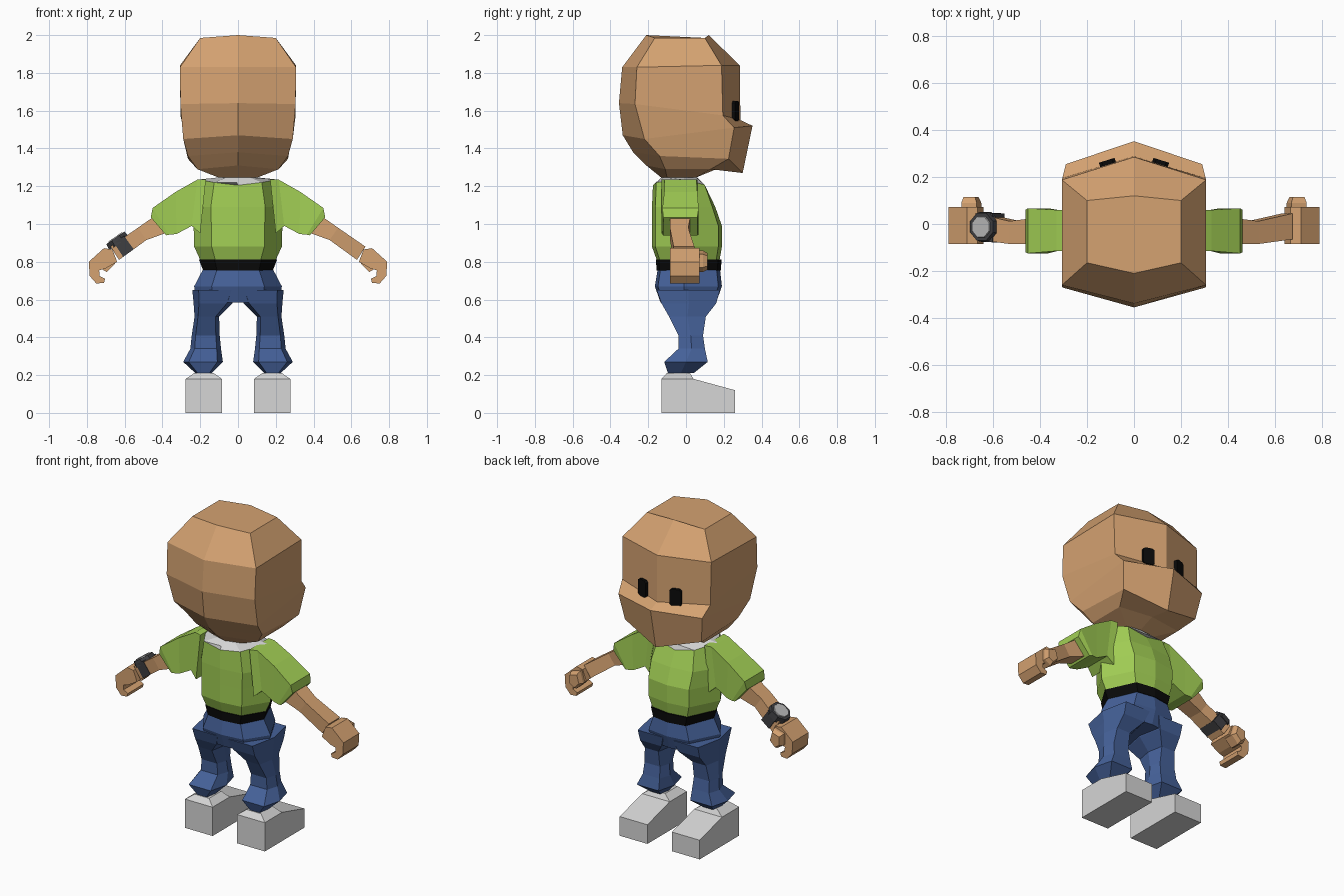
import bpy
import bmesh
from math import pi, atan2
from mathutils import Matrix

default = bpy.data.objects.get("Cube")
if default:
    bpy.data.objects.remove(default, do_unlink=True)


def make_material(name, red, green, blue):
    mat = bpy.data.materials.new(name)
    mat.use_nodes = True
    colour = (red, green, blue, 1)
    mat.diffuse_color = colour
    mat.node_tree.nodes["Principled BSDF"].inputs["Base Color"].default_value = colour
    return mat


skin = make_material("skin", .66, .36, .165)
green = make_material("green_cloth", .36, .62, .09)
denim = make_material("blue_denim", .06, .12, .32)
black = make_material("black", .003, .003, .003)
white = make_material("pale_grey", .67, .67, .67)
charcoal = make_material("charcoal", .05, .05, .055)
silver = make_material("silver", .5, .5, .5)


def finish(name, bm, material):
    bmesh.ops.recalc_face_normals(bm, faces=bm.faces)
    mesh = bpy.data.meshes.new(name)
    bm.to_mesh(mesh)
    bm.free()
    mesh.materials.append(material)
    obj = bpy.data.objects.new(name, mesh)
    bpy.context.scene.collection.objects.link(obj)
    return obj


def loft(name, rings, material, side=1):
    """Skin a row of equal-length rings and cap both ends."""
    bm = bmesh.new()
    loops = [[bm.verts.new((side * x, y, z)) for x, y, z in ring] for ring in rings]
    count = len(loops[0])
    for low, high in zip(loops, loops[1:]):
        for i in range(count):
            j = (i + 1) % count
            bm.faces.new((low[i], low[j], high[j], high[i]))
    bm.faces.new(loops[0])
    bm.faces.new(loops[-1])
    return finish(name, bm, material)


def head_ring(x, front, front_side, back_side, back):
    """Six-sided ring; every corner is a (y, z) pair."""
    return [(0, *front), (x, *front_side), (x, *back_side),
            (0, *back), (-x, *back_side), (-x, *front_side)]


def body_ring(x, front, back, z, z_front=None, z_back=None):
    """Eight-sided ring with centre ridges on the front and back."""
    zf = z if z_front is None else z_front
    zb = z if z_back is None else z_back
    half = [(x * .6, front * .9, (z + zf) / 2), (x, -.01, z),
            (x * .6, back * .9, (z + zb) / 2)]
    mirrored = [(-px, y, pz) for px, y, pz in reversed(half)]
    return [(0, front, zf), *half, (0, back, zb), *mirrored]


def leg_ring(inner, outer, back, front, z):
    mid, half = (inner + outer) / 2, (outer - inner) * .36
    return [(inner, (back + front) / 2, z), (mid - half, front, z), (mid + half, front, z),
            (outer, (back + front) / 2, z), (mid + half, back, z), (mid - half, back, z)]


def arm_ring(top, bottom, back, front):
    """Rectangular ring through two (x, z) points."""
    return [(p[0], y, p[1]) for p, y in
            ((top, back), (top, front), (bottom, front), (bottom, back))]


def slab(profile, y, scale=1):
    """Profile of (x, z) points placed at a depth, scaled about its centre."""
    cx = sum(p[0] for p in profile) / len(profile)
    cz = sum(p[1] for p in profile) / len(profile)
    return [(cx + (x - cx) * scale, y, cz + (z - cz) * scale) for x, z in profile]


# Head with jutting jaw
loft("head", [
    head_ring(.2, (.12, 2), (.1, 1.985), (-.165, 1.985), (-.21, 2)),
    head_ring(.307, (.285, 1.84), (.188, 1.84), (-.26, 1.83), (-.338, 1.83)),
    head_ring(.305, (.288, 1.55), (.195, 1.575), (-.27, 1.635), (-.355, 1.64)),
    head_ring(.29, (.352, 1.52), (.255, 1.51), (-.22, 1.45), (-.335, 1.47)),
    head_ring(.265, (.3, 1.27), (.225, 1.345), (-.14, 1.36), (-.28, 1.38)),
    head_ring(.215, (.16, 1.29), (.13, 1.29), (-.11, 1.29), (-.21, 1.31)),
    head_ring(.1, (.06, 1.25), (.05, 1.245), (-.1, 1.245), (-.13, 1.245)),
], skin)

# Eyes: small notched blocks lying on the slanted face planes
eye_profile = [(-.035, -.042), (-.022, -.052), (.022, -.052), (.035, -.042),
               (.035, .042), (.022, .052), (-.022, .052), (-.035, .042)]
for label, side in (("left", 1), ("right", -1)):
    eye = loft(label + "_eye", [slab(eye_profile, -.008), slab(eye_profile, .02)], black)
    eye.location = (side * .11, .252, 1.598)
    eye.rotation_euler.z = -side * atan2(.095, .305)

# Shirt, collar, belt and hips
neckline = body_ring(.21, .11, -.175, 1.235, 1.18, 1.205)
loft("collar", [neckline, body_ring(.1, .06, -.13, 1.247)], white)
loft("shirt", [
    body_ring(.2, .178, -.155, .81),
    body_ring(.232, .19, -.18, .88),
    body_ring(.235, .19, -.18, .99),
    body_ring(.24, .155, -.18, 1.09),
    neckline,
], green)
loft("belt", [body_ring(.185, .185, -.155, .755), body_ring(.207, .188, -.16, .812)], black)
loft("hips", [
    body_ring(.185, .18, -.15, .76),
    body_ring(.232, .19, -.165, .67),
    body_ring(.22, .16, -.135, .585),
], denim)

hand_profile = [(.64, .80), (.665, .865), (.71, .872), (.79, .80), (.785, .725),
                (.75, .685), (.71, .688), (.703, .71), (.733, .725), (.735, .755),
                (.70, .765)]
thumb_profile = [(.65, .79), (.67, .86), (.735, .84), (.735, .77), (.695, .745)]
shoe_profile = [(-.13, 0), (-.13, .18), (.04, .18), (.26, .12), (.26, 0)]

for label, side in (("left", 1), ("right", -1)):
    # Trouser leg with flared cuff
    loft(label + "_leg", [
        leg_ring(.0, .242, -.155, .18, .65),
        leg_ring(.03, .235, -.13, .16, .58),
        leg_ring(.1, .23, -.09, .105, .51),
        leg_ring(.097, .245, -.04, .09, .41),
        leg_ring(.09, .252, -.04, .1, .34),
        leg_ring(.08, .29, -.115, .115, .27),
        leg_ring(.14, .225, -.095, .04, .21),
    ], denim, side)

    # Shoe block and its tapered ankle
    loft(label + "_shoe", [[(x, y, z) for y, z in shoe_profile] for x in (.085, .277)],
         white, side)
    loft(label + "_ankle", [
        [(.085, -.13, .18), (.277, -.13, .18), (.277, .04, .18), (.085, .04, .18)],
        [(.13, -.1, .212), (.23, -.1, .212), (.23, .02, .212), (.13, .02, .212)],
    ], white, side)

    # Sleeve, bare arm and curled hand
    loft(label + "_sleeve", [
        arm_ring((.17, 1.235), (.2, .95), -.13, .06),
        arm_ring((.215, 1.235), (.245, .99), -.115, .055),
        arm_ring((.33, 1.17), (.325, .947), -.115, .06),
        arm_ring((.452, 1.085), (.365, .943), -.125, .067),
        arm_ring((.462, 1.035), (.38, .94), -.12, .06),
    ], green, side)
    loft(label + "_arm", [
        arm_ring((.43, 1.05), (.36, .96), -.085, .025),
        arm_ring((.53, .98), (.485, .915), -.085, .012),
        arm_ring((.675, .88), (.63, .81), -.065, .045),
    ], skin, side)
    loft(label + "_hand", [slab(hand_profile, y) for y in (-.085, .072)], skin, side)
    loft(label + "_thumb", [slab(thumb_profile, .03), slab(thumb_profile, .09),
                            slab(thumb_profile, .115, .75)], skin, side)

# Wristwatch: strap, octagonal case and dial
loft("watch_strap", [
    arm_ring((.603, .937), (.552, .866), -.078, .045),
    arm_ring((.657, .9), (.608, .826), -.073, .048),
], charcoal, -1)


def disc(name, radius, depth, lift, material):
    bm = bmesh.new()
    place = (Matrix.Translation((-.632, -.012, .902)) @ Matrix.Rotation(-.61, 4, "Y")
             @ Matrix.Translation((0, 0, lift)) @ Matrix.Rotation(pi / 8, 4, "Z"))
    bmesh.ops.create_cone(bm, cap_ends=True, segments=8, radius1=radius,
                          radius2=radius * .92, depth=depth, matrix=place)
    finish(name, bm, material)


disc("watch_case", .069, .036, .012, charcoal)
disc("watch_dial", .05, .008, .031, silver)
